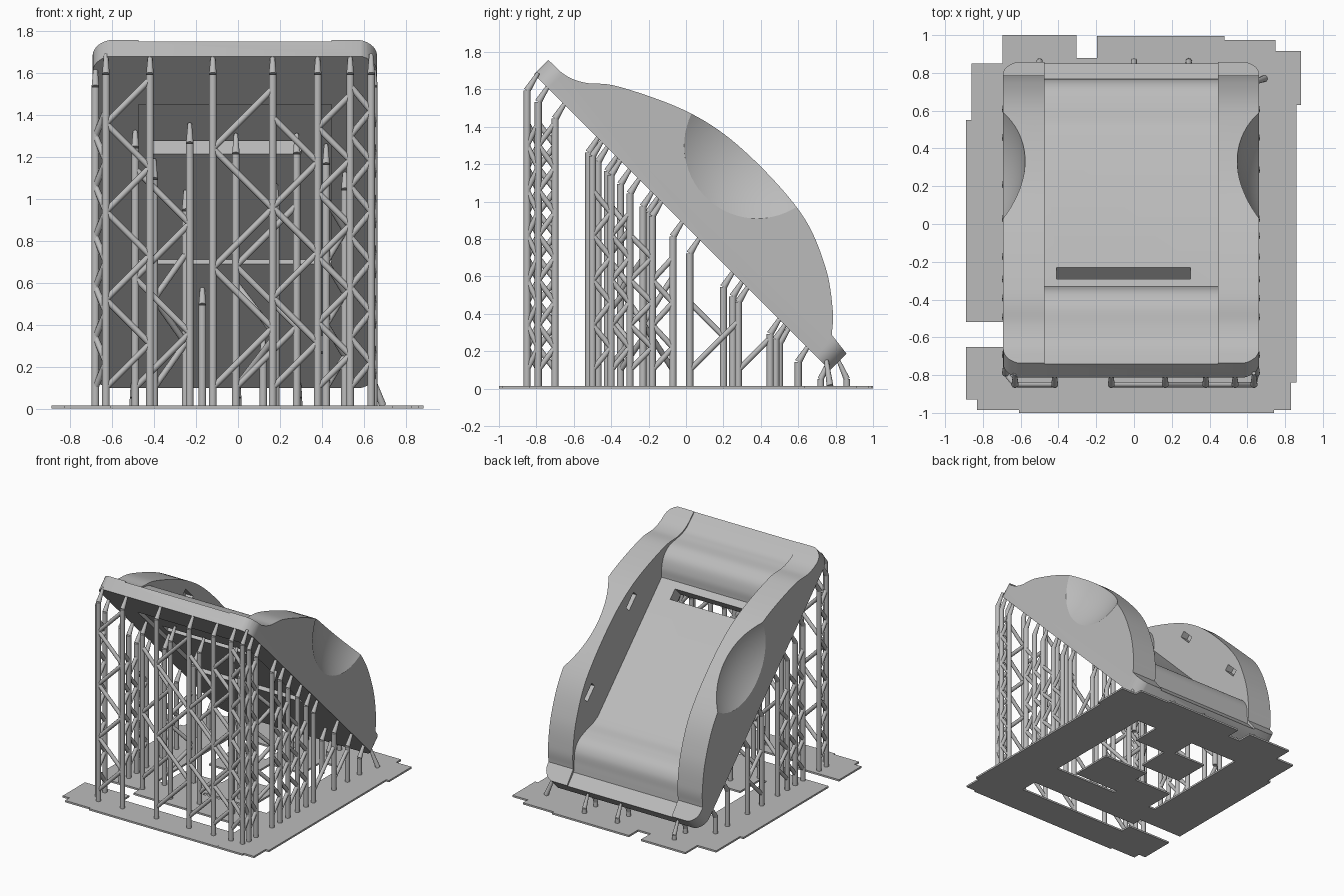
import bpy, bmesh, math
from mathutils import Vector

default = bpy.data.objects.get("Cube")
if default:
    bpy.data.objects.remove(default, do_unlink=True)

grey = bpy.data.materials.new("light grey")
grey.use_nodes = True
colour = (0.5, 0.5, 0.5, 1)
grey.diffuse_color = colour
grey.node_tree.nodes["Principled BSDF"].inputs["Base Color"].default_value = colour

LENGTH = 2.237        # body length along its slope
HALF_WIDTH = 0.678
CHANNEL = 0.46        # half width of the central channel
CENTRE = -0.015
SLOPE = math.sqrt(0.5)


def tilted(x, s, h):
    """Across, down the slope, and out from the underside, to world space."""
    return Vector((CENTRE + x, -0.812 + SLOPE * (s + h), 1.68 + SLOPE * (h - s)))


def underside(y):
    return 1.68 - (y + 0.812)


def smooth_curve(points, steps=8):
    pts = [Vector(p) for p in points]
    pts = [pts[0] * 2 - pts[1]] + pts + [pts[-1] * 2 - pts[-2]]
    curve = []
    for a, b, c, d in zip(pts, pts[1:], pts[2:], pts[3:]):
        for i in range(steps):
            t = i / steps
            curve.append(0.5 * (2 * b + (c - a) * t + (2 * a - 5 * b + 4 * c - d) * t * t
                                + (3 * b - a - 3 * c + d) * t ** 3))
    return [tuple(p) for p in curve] + [tuple(points[-1])]


def finish(name, bm, smooth=True):
    bmesh.ops.recalc_face_normals(bm, faces=bm.faces)
    mesh = bpy.data.meshes.new(name)
    bm.to_mesh(mesh)
    bm.free()
    mesh.materials.append(grey)
    obj = bpy.data.objects.new(name, mesh)
    bpy.context.collection.objects.link(obj)
    if smooth:
        shade(obj, 38)
    return obj


def shade(obj, degrees):
    bpy.ops.object.select_all(action="DESELECT")
    obj.select_set(True)
    bpy.context.view_layer.objects.active = obj
    bpy.ops.object.shade_smooth_by_angle(angle=math.radians(degrees))


def prism(name, low, high):
    bm = bmesh.new()
    a = [bm.verts.new(p) for p in low]
    b = [bm.verts.new(p) for p in high]
    bm.faces.new(a)
    bm.faces.new(b[::-1])
    for i in range(len(a)):
        j = (i + 1) % len(a)
        bm.faces.new((a[i], b[i], b[j], a[j]))
    return finish(name, bm, False)


def across(name, outline, x0, x1):
    return prism(name, [tilted(x0, s, h) for s, h in outline], [tilted(x1, s, h) for s, h in outline])


def block(name, x0, x1, s0, s1, h0, h1):
    return across(name, [(s0, h0), (s1, h0), (s1, h1), (s0, h1)], x0, x1)


# Arched body: side profile swept across, with a crisp lip at the low end
arch = smooth_curve([(0, .108), (.12, .115), (.224, .161), (.372, .277), (.734, .443), (1.08, .505),
                     (1.525, .486), (1.82, .378), (2.02, .238), (2.11, .141)])
body = across("arched_body", [(0, 0)] + arch + [(LENGTH, .125), (LENGTH, 0)], -HALF_WIDTH, HALF_WIDTH)

# Rounded plan outline
radius = 0.11
plan = []
for cx, cs, start in ((1, 1, 0), (-1, 1, 90), (-1, 0, 180), (1, 0, 270)):
    for i in range(9):
        a = math.radians(start + i * 90 / 8)
        s_mid = LENGTH + 0.005 - radius if cs else radius - 0.005
        plan.append((cx * (HALF_WIDTH - radius) + radius * math.cos(a) * 1.001,
                     s_mid + radius * math.sin(a)))
rounding = prism("rounding_cutter", [tilted(x, s, -.1) for x, s in plan],
                 [tilted(x, s, .8) for x, s in plan])

# Central channel with a raised roll at each end
high_roll = smooth_curve([(-.1, .1), (.12, .105), (.22, .148), (.32, .215), (.41, .228), (.49, .19), (.547, .135)], 6)
low_roll = smooth_curve([(1.68, .135), (1.75, .16), (1.83, .205), (1.92, .238), (2, .222), (2.07, .165), (2.125, .118)], 6)
outline = high_roll + low_roll + [(LENGTH + .1, .11), (LENGTH + .1, .8), (-.1, .8)]
cutters = [across("channel_cutter", outline, -CHANNEL, CHANNEL)]

# Underside recess, through slot and wall pockets
cutters.append(block("recess_cutter", -CHANNEL, CHANNEL, .325, 1.4, -.1, .03))
cutters.append(block("slot_cutter", -.395, .315, .603, .688, -.1, .4))
for side in (-1, 1):
    for s in (.85, 1.59):
        cutters.append(block("pocket_cutter", side * .44, side * .52, s - .065, s + .065, .345, .395))

# Shallow scooped grips in the outer walls
for side in (-1, 1):
    bm = bmesh.new()
    bmesh.ops.create_uvsphere(bm, u_segments=128, v_segments=64, radius=.694)
    bmesh.ops.translate(bm, vec=tilted(side * (HALF_WIDTH + .574), 1.112, .574), verts=bm.verts)
    cutters.append(finish("grip_cutter", bm, False))

for tool in [rounding] + cutters:
    mod = body.modifiers.new(tool.name, "BOOLEAN")
    mod.operation = "INTERSECT" if tool == rounding else "DIFFERENCE"
    mod.solver = "EXACT"
    mod.object = tool
    tool.hide_render = True
bpy.context.view_layer.update()
result = bpy.data.meshes.new_from_object(body.evaluated_get(bpy.context.evaluated_depsgraph_get()))
body.modifiers.clear()
body.data = result
for tool in [rounding] + cutters:
    bpy.data.objects.remove(tool, do_unlink=True)
result.materials.clear()
result.materials.append(grey)
shade(body, 22)


def strut(bm, a, b, r0, r1):
    a, b = Vector(a), Vector(b)
    turn = (b - a).to_track_quat("Z", "Y").to_matrix().to_4x4()
    turn.translation = (a + b) / 2
    bmesh.ops.create_cone(bm, cap_ends=True, segments=10, radius1=r0, radius2=r1,
                          depth=(b - a).length, matrix=turn)


def knee(y):
    return max(underside(y + .045) - .08, .03)


def column(bm, x, y):
    top = Vector((x, y, knee(y)))
    strut(bm, (x, y, 0), top, .019, .019)
    strut(bm, top, (x, y + .06, underside(y + .06) + .03), .019, .01)


def zigzag(bm, a, b):
    gap = max((Vector(a) - Vector(b)).length, .12)
    z, limit = .1, min(knee(a[1]), knee(b[1]))
    while z + gap < limit:
        strut(bm, (*a, z), (*b, z + gap), .015, .015)
        a, b, z = b, a, z + gap


# Support columns; neighbours in a group are joined by diagonal braces
front = -.85
left, right = -.68, .648
groups = {
    "front_right_supports": [(left, -.7), (left, -.79), (-.63, front), (-.42, front)],
    "front_left_supports": [(x, front) for x in (-.12, .165, .38, .535, .635)]
                           + [(right, -.79), (right, -.7)],
    "right_edge_supports": [(left, y) for y in (-.5, -.4, -.3, -.18)],
    "left_edge_supports": [(right, y) for y in (-.5, -.4, -.3, -.18, -.07)],
    "right_rear_supports": [(left, y) for y in (.02, .2)],
    "left_rear_supports": [(right, y) for y in (.02, .28, .45)],
    "inner_right_supports": [(-.49, -.5), (-.23, -.52)],
    "inner_centre_supports": [(-.01, -.47), (.28, -.47)],
    "inner_left_supports": [(.42, -.42), (.51, -.3)],
    "middle_supports": [(-.4, -.35), (-.25, -.2)],
    "centre_supports": [(-.01, -.07), (.18, -.23)],
}
for name, feet in groups.items():
    bm = bmesh.new()
    for foot in feet:
        column(bm, *foot)
    for a, b in zip(feet, feet[1:]):
        zigzag(bm, a, b)
    finish(name, bm)

# Lone short columns towards the low end
bm = bmesh.new()
for x, y in ((-.17, .25), (left, .45), (left, .6), (right, .6), (-.4, .48), (.12, .5), (.4, .48)):
    column(bm, x, y)
finish("short_supports", bm)

# Splayed feet under the low lip
bm = bmesh.new()
for x in (-.5, 0, .29):
    strut(bm, (x, .86, 0), (x, .86, .05), .018, .017)
    strut(bm, (x, .86, .05), (x, .815, .15), .017, .01)
    strut(bm, (x, .72, 0), (x, .72, .05), .018, .017)
    strut(bm, (x, .72, .05), (x, .76, .14), .017, .01)
strut(bm, (.69, .77, .015), (.64, .75, .15), .018, .012)
finish("lip_supports", bm)

# Thin raft made of overlapping pads
pads = [(-.83, .83, -.985, -.74), (-.61, .74, -1, -.9), (-.89, -.5, -.93, -.65),
        (-.89, -.48, -.52, .55), (-.86, -.48, .5, .85), (.48, .86, -.84, .65),
        (.45, .885, .63, .915), (-.695, -.305, .62, 1), (-.32, -.18, .62, .88),
        (-.195, .48, .62, .995), (.4, .75, .62, .975), (-.5, .5, -.6, -.33),
        (-.42, -.08, -.34, -.08), (-.08, .32, -.3, .05), (-.34, .02, .12, .42), (-.05, .3, .38, .64)]
bm = bmesh.new()
for x0, x1, y0, y1 in pads:
    made = bmesh.ops.create_cube(bm, size=1)["verts"]
    for v in made:
        v.co = ((x1 if v.co.x > 0 else x0), (y1 if v.co.y > 0 else y0), (.014 if v.co.z > 0 else 0))
finish("raft", bm, False)
